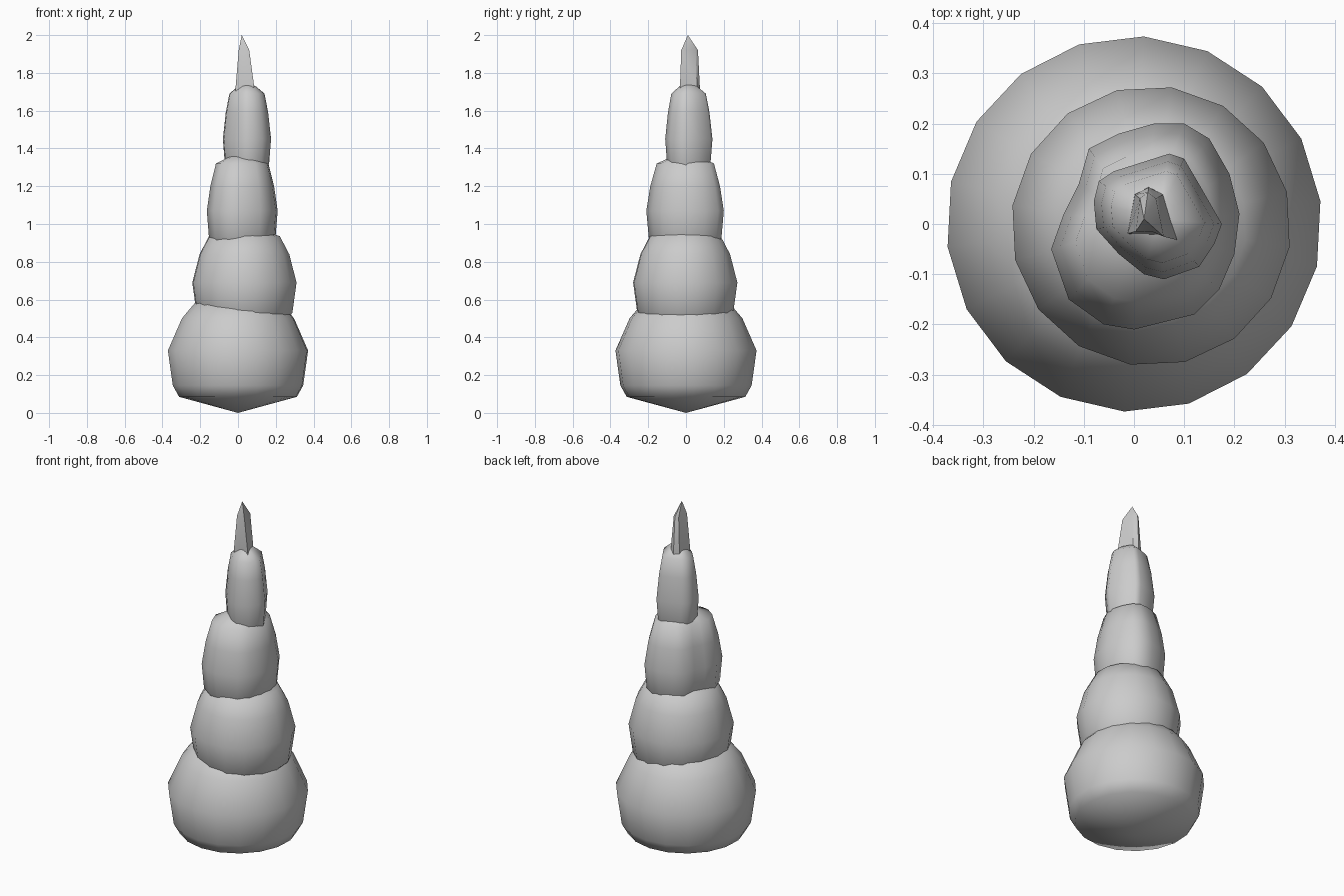
import bpy, bmesh, math

if "Cube" in bpy.data.objects:
    bpy.data.objects.remove(bpy.data.objects["Cube"])


def ring(n, r, phase, cx=0.0, cy=0.0):
    """Regular n-sided outline."""
    return [(cx + r * math.cos(phase + 2 * math.pi * i / n),
             cy + r * math.sin(phase + 2 * math.pi * i / n)) for i in range(n)]


def tier(name, outline, centre, levels, bottom, top, angle=60):
    """Loft an outline through (x scale, y scale, z) levels, closed by two poles."""
    cx, cy = centre
    bm = bmesh.new()
    rows = [[bm.verts.new((cx + (x - cx) * sx, cy + (y - cy) * sy, z))
             for x, y in outline] for sx, sy, z in levels]
    n = len(outline)
    for a, b in zip(rows, rows[1:]):
        for i in range(n):
            j = (i + 1) % n
            bm.faces.new((a[i], a[j], b[j], b[i]))
    low, high = bm.verts.new(bottom), bm.verts.new(top)
    for i in range(n):
        j = (i + 1) % n
        bm.faces.new((low, rows[0][j], rows[0][i]))
        bm.faces.new((high, rows[-1][i], rows[-1][j]))
    bmesh.ops.recalc_face_normals(bm, faces=bm.faces)
    mesh = bpy.data.meshes.new(name)
    bm.to_mesh(mesh)
    bm.free()
    ob = bpy.data.objects.new(name, mesh)
    bpy.context.collection.objects.link(ob)
    bpy.ops.object.select_all(action='DESELECT')
    ob.select_set(True)
    bpy.context.view_layer.objects.active = ob
    bpy.ops.object.shade_smooth_by_angle(angle=math.radians(angle))
    return ob


def even(*pairs):
    return [(s, s, z) for s, z in pairs]


# Wide rounded base
tier("base_tier", ring(18, 0.374, math.radians(7)), (0, 0),
     even((0.84, 0.085), (0.93, 0.145), (1, 0.33), (0.80, 0.50), (0.62, 0.58)),
     (0, 0, 0), (0, 0, 0.64))

# Second tier, leaning to the right
tier("second_tier", ring(16, 0.279, math.radians(14), 0.034, -0.004), (0.034, -0.004),
     even((0.7, 0.45), (0.92, 0.53), (1, 0.69), (0.86, 0.84), (0.68, 0.935)),
     (0.03, 0, 0.42), (0.03, 0, 1.0))

# Third tier
tier("third_tier",
     [(-0.165, -0.05), (-0.14, 0.02), (-0.11, 0.08), (-0.09, 0.15), (-0.03, 0.18),
      (0.04, 0.2), (0.1, 0.2), (0.15, 0.17), (0.19, 0.1), (0.21, 0.02), (0.2, -0.06),
      (0.17, -0.13), (0.12, -0.18), (0, -0.21), (-0.06, -0.2), (-0.13, -0.15)],
     (0.02, 0),
     even((0.7, 0.85), (0.94, 0.93), (1, 1.07), (0.9, 1.2), (0.74, 1.32)),
     (0.02, 0, 0.82), (0.02, 0, 1.39))

# Fourth tier
tier("fourth_tier",
     [(-0.08, 0.045), (-0.07, 0.085), (-0.04, 0.105), (0.07, 0.14), (0.1, 0.13),
      (0.135, 0.07), (0.175, 0.0), (0.16, -0.04), (0.13, -0.085), (0.06, -0.11),
      (0.02, -0.1), (-0.03, -0.06), (-0.075, -0.01)],
     (0.047, 0.01),
     even((0.7, 1.25), (0.92, 1.32), (1, 1.45), (0.88, 1.59), (0.73, 1.69), (0.36, 1.73)),
     (0.047, 0.01, 1.22), (0.047, 0.01, 1.745))

# Pointed tip
tier("tip_spike",
     [(-0.015, -0.02), (0.0, 0.06), (0.03, 0.075), (0.06, 0.06), (0.09, -0.033), (0.05, -0.022)],
     (0.025, 0.01),
     [(1, 1, 1.63), (0.93, 0.97, 1.73), (0.53, 0.82, 1.92)],
     (0.03, 0.01, 1.6), (0.02, 0.01, 2.0), 40)
